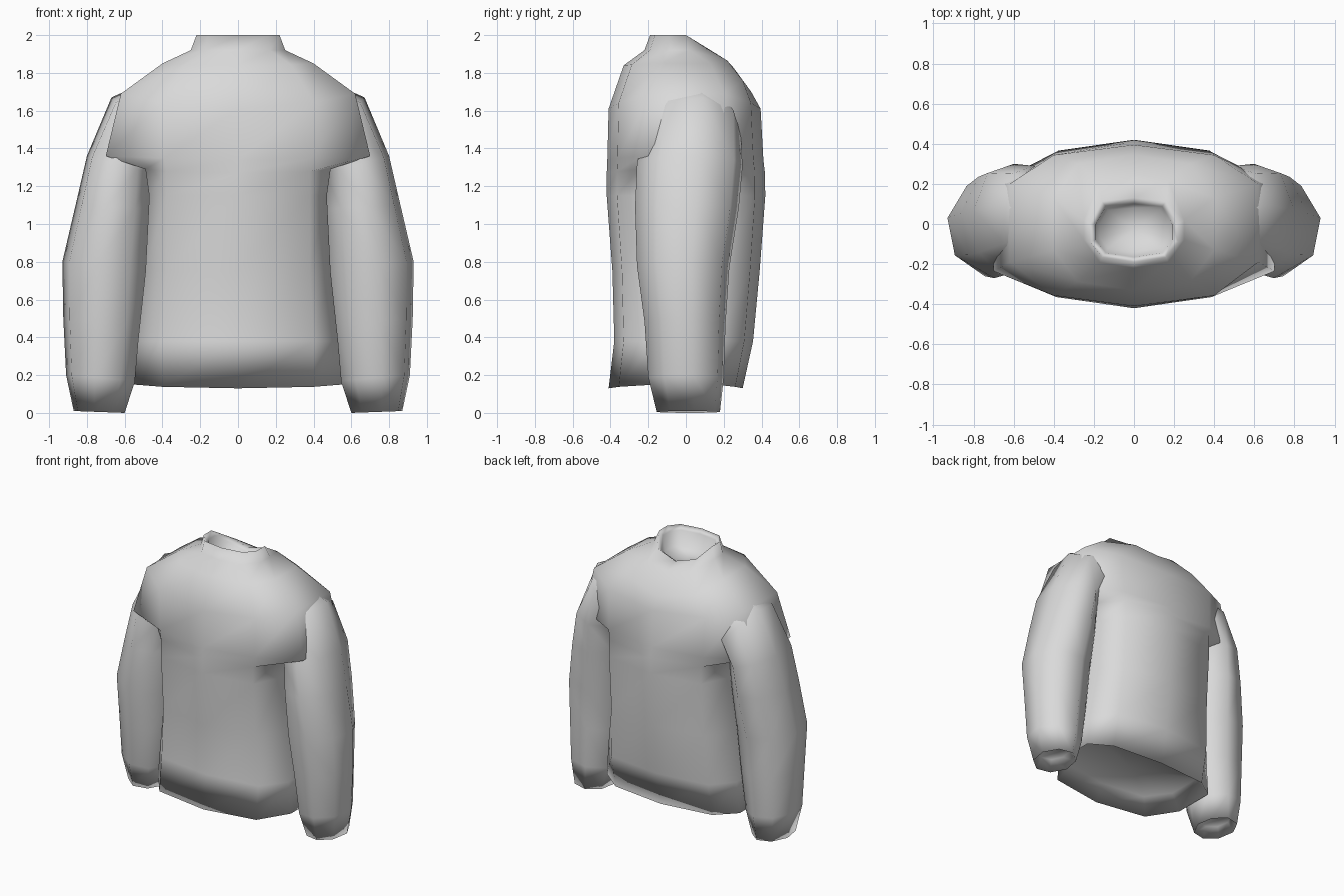
import bpy, bmesh, math
from mathutils import Vector

cube = bpy.data.objects.get("Cube")
if cube:
    bpy.data.objects.remove(cube, do_unlink=True)

# One plain knit colour
knit = bpy.data.materials.new("light grey knit")
knit.use_nodes = True
grey = (0.7, 0.7, 0.7, 1)
knit.diffuse_color = grey
knit.node_tree.nodes["Principled BSDF"].inputs["Base Color"].default_value = grey


def loft(name, rings):
    """Skin a stack of equal rings, close both ends and smooth the result."""
    bm = bmesh.new()
    loops = [[bm.verts.new(p) for p in ring] for ring in rings]
    count = len(loops[0])
    for low, high in zip(loops, loops[1:]):
        for i in range(count):
            j = (i + 1) % count
            bm.faces.new((low[i], low[j], high[j], high[i]))
    caps = [bm.faces.new(loops[0]), bm.faces.new(loops[-1])]
    bmesh.ops.poke(bm, faces=caps)
    bmesh.ops.recalc_face_normals(bm, faces=bm.faces)
    mesh = bpy.data.meshes.new(name)
    bm.to_mesh(mesh)
    bm.free()
    mesh.materials.append(knit)
    for face in mesh.polygons:
        face.use_smooth = True
    obj = bpy.data.objects.new(name, mesh)
    bpy.context.collection.objects.link(obj)
    return obj


def body_ring(a, w, front, back, side_front, side_back, zf, zs, zb):
    """Ten-sided ring: centre points, shoulder points and side points."""
    half = [
        (a, front * 0.87, zf * 0.6 + zs * 0.4),
        (w, side_front, zs),
        (w, side_back, zs),
        (a, back * 0.87, zb * 0.6 + zs * 0.4),
    ]
    mirrored = [(-x, y, z) for x, y, z in reversed(half)]
    return [(0, front, zf)] + half + [(0, back, zb)] + mirrored


# Torso and collar: inside of the hem, up the outside, then into the neck
torso_rows = [
    (.34, .46, -.34, .24, -.13, .12, .25, .25, .25),
    (.40, .55, -.41, .30, -.16, .15, .13, .15, .13),
    (.40, .53, -.38, .355, -.16, .16, .38, .38, .38),
    (.38, .49, -.39, .39, -.17, .17, .75, .75, .75),
    (.38, .47, -.42, .42, -.18, .18, 1.15, 1.15, 1.15),
    (.38, .49, -.42, .418, -.25, .20, 1.27, 1.29, 1.27),
    (.39, .70, -.417, .41, -.235, .20, 1.34, 1.36, 1.34),
    (.40, .62, -.41, .395, -.19, .20, 1.61, 1.69, 1.61),
    (.28, .40, -.33, .345, -.13, .13, 1.84, 1.85, 1.70),
    (.17, .25, -.22, .25, -.08, .02, 1.92, 1.92, 1.83),
    (.16, .22, -.19, .13, -.09, .00, 2.0, 2.0, 1.88),
    (.14, .19, -.165, .10, -.08, .00, 1.97, 1.97, 1.86),
    (.13, .17, -.14, .08, -.07, .00, 1.86, 1.86, 1.82),
]
loft("sweater_body", [body_ring(*row) for row in torso_rows])


def sleeve_ring(side, xo, zo, xi, zi, front, back):
    """Eight-sided ring, turned slightly forward, between two edge points."""
    middle = Vector(((xo + xi) / 2, (front + back) / 2, (zo + zi) / 2))
    across = Vector(((xo - xi) / 2, 0, (zo - zi) / 2))
    depth = Vector((0, (back - front) / 2, 0))
    turn = math.radians(12)
    grow = 1 / math.cos(math.pi / 8 - turn)
    ring = []
    for i in range(8):
        angle = (i + 0.5) * math.pi / 4 - turn
        p = middle + grow * (across * math.cos(angle) + depth * math.sin(angle))
        ring.append((side * p.x, p.y, p.z))
    return ring


# Sleeves: shoulder, elbow, cuff and the recess inside the cuff
sleeve_rows = [
    (.38, 1.80, .25, 1.45, -.15, .20),
    (.67, 1.67, .38, 1.35, -.20, .29),
    (.80, 1.36, .46, 1.27, -.26, .30),
    (.86, 1.10, .46, 1.08, -.27, .28),
    (.93, .80, .475, .75, -.26, .23),
    (.925, .50, .505, .46, -.22, .21),
    (.91, .20, .545, .17, -.20, .20),
    (.87, .01, .60, .00, -.155, .18),
    (.83, .08, .64, .08, -.11, .13),
]
for side, label in ((1, "left"), (-1, "right")):
    loft(label + "_sleeve", [sleeve_ring(side, *row) for row in sleeve_rows])
